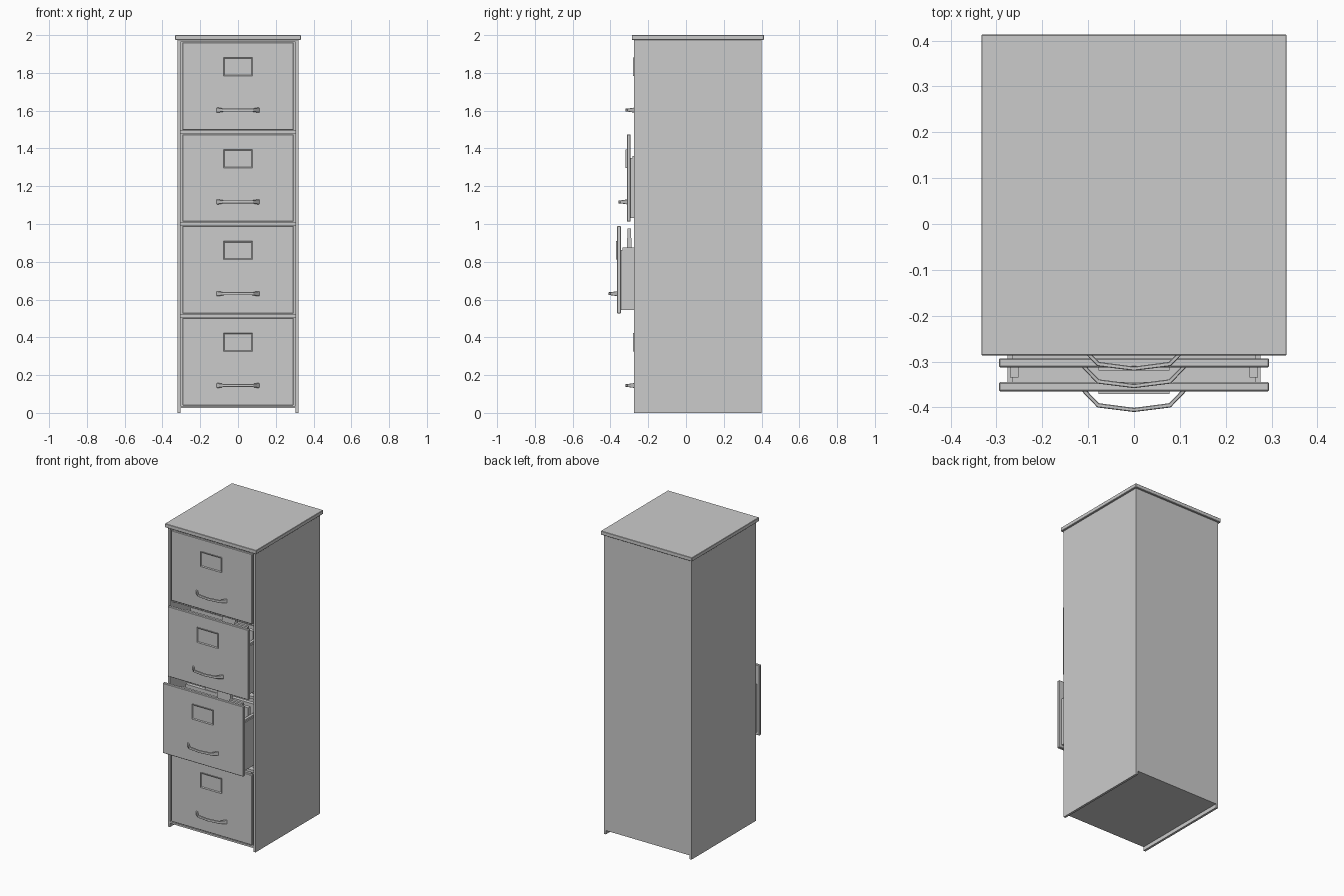
import bpy, bmesh

if "Cube" in bpy.data.objects:
    bpy.data.objects.remove(bpy.data.objects["Cube"])

def finish(name, bm, bevel=0.0):
    bmesh.ops.recalc_face_normals(bm, faces=bm.faces)
    me = bpy.data.meshes.new(name)
    bm.to_mesh(me)
    bm.free()
    ob = bpy.data.objects.new(name, me)
    bpy.context.collection.objects.link(ob)
    if bevel:
        m = ob.modifiers.new("edge_bevel", 'BEVEL')
        m.width = bevel
        m.segments = 1
    return ob

def add_box(bm, x, y, z):
    vs = bmesh.ops.create_cube(bm, size=1)["verts"]
    for v in vs:
        for i, (a, b) in enumerate((x, y, z)):
            v.co[i] = a if v.co[i] < 0 else b
    return vs

def box(name, x, y, z, bevel=0.0):
    bm = bmesh.new()
    add_box(bm, x, y, z)
    return finish(name, bm, bevel)

FRONT, BACK = -0.275, 0.40

# Cabinet shell
for side, s in (("left", -1), ("right", 1)):
    box(side + "_side_panel", sorted((s * 0.305, s * 0.32)), (FRONT, BACK), (0, 1.975))
box("back_panel", (-0.305, 0.305), (0.385, BACK), (0.025, 1.975))
box("bottom_panel", (-0.305, 0.305), (FRONT, 0.385), (0.025, 0.037))
box("top_rail", (-0.305, 0.305), (FRONT, FRONT + 0.04), (1.964, 1.975))
box("top_slab", (-0.333, 0.333), (-0.287, 0.413), (1.975, 2.0), 0.002)

def label_holder(name, y, z):
    # Raised frame around a recessed card
    bm = bmesh.new()
    add_box(bm, (-0.077, 0.077), (y - 0.006, y + 0.002), (z - 0.049, z + 0.049))
    bm.normal_update()
    face = min(bm.faces, key=lambda f: f.calc_center_median().y)
    bmesh.ops.inset_individual(bm, faces=[face], thickness=0.008)
    bmesh.ops.translate(bm, verts=face.verts, vec=(0, 0.004, 0))
    finish(name, bm)

def handle(name, y, z):
    # Rectangular section swept along a bowed path, flared at both feet
    half = [(0.115, 0.103, 0.002, 0.002, 0.013), (0.108, 0.096, -0.006, -0.006, 0.012),
            (0.080, 0.076, -0.035, -0.026, 0.008), (0.0, 0.0, -0.045, -0.036, 0.008)]
    path = [(-a, -b, c, d, h) for a, b, c, d, h in half] + half[-2::-1]
    bm = bmesh.new()
    rings = []
    for xo, xi, yo, yi, h in path:
        rings.append([bm.verts.new(p) for p in (
            (xo, y + yo, z - h), (xo, y + yo, z + h), (xi, y + yi, z + h), (xi, y + yi, z - h))])
    for a, b in zip(rings, rings[1:]):
        for i in range(4):
            j = (i + 1) % 4
            bm.faces.new((a[i], a[j], b[j], b[i]))
    bm.faces.new(rings[0])
    bm.faces.new(rings[-1])
    finish(name, bm, 0.0015)

def drawer(n, z, y):
    p = "drawer_%d_" % n
    box(p + "front", (-0.295, 0.295), (y, y + 0.02), (z, z + 0.463), 0.003)
    label_holder(p + "label_holder", y, z + 0.334)
    handle(p + "handle", y, z + 0.105)
    # Open-topped tray
    y0, y1, z0, z1 = y + 0.02, y + 0.64, z + 0.02, z + 0.337
    bm = bmesh.new()
    for s in (-1, 1):
        add_box(bm, sorted((s * 0.264, s * 0.276)), (y0, y1), (z0, z1))
    add_box(bm, (-0.264, 0.264), (y1 - 0.012, y1), (z0, z1))
    add_box(bm, (-0.264, 0.264), (y0, y1 - 0.012), (z0, z0 + 0.012))
    finish(p + "tray", bm)
    # Hanging rails on the tray sides
    bm = bmesh.new()
    for s in (-1, 1):
        add_box(bm, sorted((s * 0.252, s * 0.27)), (y + 0.03, y1), (z1, z1 + 0.012))
    finish(p + "file_rails", bm)
    # Folders with staggered tabs
    bm = bmesh.new()
    for i in range(9):
        fy = y + 0.052 + i * 0.062
        add_box(bm, (-0.25, 0.25), (fy, fy + 0.025), (z0 + 0.014, z + 0.40))
        tx = 0.20 - (i % 4) * 0.13
        add_box(bm, (tx - 0.05, tx + 0.05), (fy + 0.004, fy + 0.021), (z + 0.40, z + 0.45))
    finish(p + "folders", bm)

# Four drawers, the middle two partly pulled out
for n, pull in enumerate((0.0, 0.09, 0.038, 0.0)):
    z = 0.04 + n * 0.486
    drawer(n + 1, z, FRONT - pull)
    # Cross rail above each of the lower drawers
    if n < 3:
        box("cross_rail_%d" % (n + 1), (-0.305, 0.305), (-0.25, -0.21), (z + 0.466, z + 0.483))
